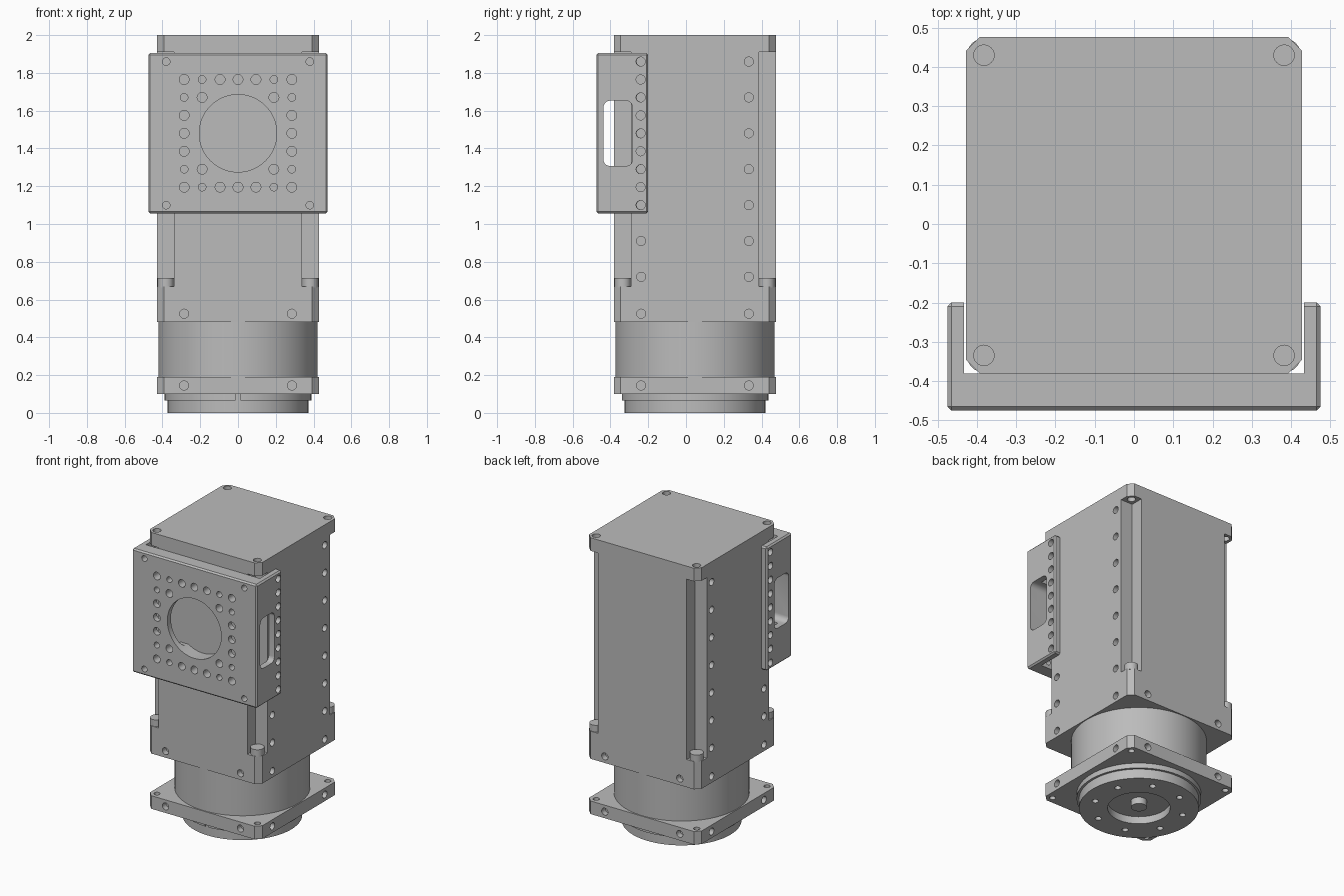
import bpy, bmesh, math
from mathutils import Matrix, Vector

if "Cube" in bpy.data.objects:
    bpy.data.objects.remove(bpy.data.objects["Cube"], do_unlink=True)

CY = 0.0475        # y of the main axis
HALF = 0.428       # half width of the square housing
SCREW = 0.382      # corner screw offset from the axis
PIN = 0.285        # side hole offset from the axis
SIGNS = (-1, 1)
CORNERS = [(i, j) for i in SIGNS for j in SIGNS]

metal = bpy.data.materials.new("satin grey metal")
metal.use_nodes = True
grey = (0.5, 0.5, 0.5, 1)
metal.diffuse_color = grey
metal.node_tree.nodes["Principled BSDF"].inputs["Base Color"].default_value = grey


def finish(bm, name):
    bmesh.ops.recalc_face_normals(bm, faces=bm.faces)
    mesh = bpy.data.meshes.new(name)
    bm.to_mesh(mesh)
    bm.free()
    mesh.materials.append(metal)
    obj = bpy.data.objects.new(name, mesh)
    bpy.context.collection.objects.link(obj)
    return obj


def add_box(bm, lo, hi):
    lo, hi = Vector(lo), Vector(hi)
    m = Matrix.Translation((lo + hi) / 2) @ Matrix.Diagonal((*(hi - lo), 1))
    return bmesh.ops.create_cube(bm, size=1, matrix=m)["verts"]


def add_cyl(bm, centre, radius, length, axis="Z", segments=24):
    turn = {"X": Matrix.Rotation(math.pi / 2, 4, "Y"),
            "Y": Matrix.Rotation(math.pi / 2, 4, "X"), "Z": Matrix()}[axis]
    bmesh.ops.create_cone(bm, cap_ends=True, segments=segments, radius1=radius,
                          radius2=radius, depth=length,
                          matrix=Matrix.Translation(centre) @ turn)


def bevel_along(bm, axis, width, segments=1):
    edges = [e for e in bm.edges
             if abs((e.verts[0].co - e.verts[1].co).normalized()[axis]) > 0.9]
    bmesh.ops.bevel(bm, geom=edges, offset=width, segments=segments,
                    profile=0.5, affect="EDGES")


def cut(obj, bm):
    cutter = finish(bm, "cutter")
    cutter.hide_render = True
    mod = obj.modifiers.new("cut", "BOOLEAN")
    mod.operation, mod.solver, mod.object = "DIFFERENCE", "EXACT", cutter
    bpy.context.view_layer.objects.active = obj
    bpy.ops.object.modifier_apply(modifier=mod.name)
    bpy.data.objects.remove(cutter, do_unlink=True)


def smooth(obj):
    bpy.ops.object.select_all(action="DESELECT")
    obj.select_set(True)
    bpy.context.view_layer.objects.active = obj
    bpy.ops.object.shade_smooth_by_angle(angle=math.radians(30))


def square_block(name, z0, z1):
    bm = bmesh.new()
    add_box(bm, (-HALF, CY - HALF, z0), (HALF, CY + HALF, z1))
    bevel_along(bm, 2, 0.035)
    return finish(bm, name)


def ring_of_side_holes(bm, z):
    for i, j in CORNERS:
        add_cyl(bm, (i * PIN, CY + j * HALF, z), 0.024, 0.08, "Y")
        add_cyl(bm, (i * HALF, CY + j * PIN, z), 0.024, 0.08, "X")


# Housing: square block with long corner notches
housing = square_block("housing", 0.48, 2.0)
bm = bmesh.new()
for i, j in CORNERS:
    xs = sorted((i * 0.338, i * 0.5))
    ys = sorted((CY + j * 0.338, CY + j * 0.5))
    add_box(bm, (xs[0], ys[0], 0.67), (xs[1], ys[1], 1.91))
cut(housing, bm)

# Housing holes: top corners, lower ring and two rows on each flank
bm = bmesh.new()
for i, j in CORNERS:
    add_cyl(bm, (i * SCREW, CY + j * SCREW, 1.96), 0.026, 0.14)
    for k in range(7):
        add_cyl(bm, (i * HALF, CY + j * PIN, 0.72 + 0.19 * k), 0.024, 0.08, "X")
ring_of_side_holes(bm, 0.525)
cut(housing, bm)
smooth(housing)

# Screw heads at the foot of each notch
for i, j in CORNERS:
    bm = bmesh.new()
    add_cyl(bm, (i * SCREW, CY + j * SCREW, 0.69), 0.043, 0.05, segments=32)
    side = ("left" if i > 0 else "right") + ("_back" if j > 0 else "_front")
    smooth(finish(bm, "screw_head_" + side))

# Round neck
bm = bmesh.new()
add_cyl(bm, (0, CY, 0.335), 0.422, 0.31, segments=96)
smooth(finish(bm, "neck"))

# Square mounting flange
flange = square_block("flange", 0.1, 0.19)
bm = bmesh.new()
for i, j in CORNERS:
    add_cyl(bm, (i * SCREW, CY + j * SCREW, 0.145), 0.02, 0.2)
cut(flange, bm)
bm = bmesh.new()
ring_of_side_holes(bm, 0.145)
cut(flange, bm)
smooth(flange)

# Collar with a small index slot at the front
bm = bmesh.new()
add_cyl(bm, (0, CY, 0.085), 0.388, 0.04, segments=96)
collar = finish(bm, "collar")
bm = bmesh.new()
add_box(bm, (-0.012, CY - 0.42, 0.05), (0.012, CY - 0.377, 0.099))
cut(collar, bm)
smooth(collar)

# Output disc with centre recess and bolt circle
bm = bmesh.new()
add_cyl(bm, (0, CY, 0.035), 0.373, 0.07, segments=96)
disc = finish(bm, "output_disc")
bm = bmesh.new()
add_cyl(bm, (0, CY, 0), 0.195, 0.1, segments=64)
for k in range(8):
    a = math.tau * (k + 0.5) / 8
    add_cyl(bm, (0.285 * math.cos(a), CY + 0.285 * math.sin(a), 0), 0.02, 0.08)
cut(disc, bm)
smooth(disc)

bm = bmesh.new()
add_cyl(bm, (0, CY, 0.035), 0.05, 0.06, segments=32)
smooth(finish(bm, "centre_pin"))

# Front bracket: U shape wrapped around the housing
bm = bmesh.new()
box = add_box(bm, (-0.475, -0.475, 1.055), (0.475, -0.2, 1.905))
bmesh.ops.bevel(bm, geom=bm.edges[:], offset=0.01, segments=1, affect="EDGES")
bracket = finish(bm, "front_bracket")
bm = bmesh.new()
add_box(bm, (-0.433, -0.381, 1), (0.433, 0, 2))
cut(bracket, bm)

# Side window running right through the bracket
bm = bmesh.new()
add_box(bm, (-0.6, -0.437, 1.307), (0.6, -0.283, 1.653))
bevel_along(bm, 0, 0.035, 5)
cut(bracket, bm)

# Round front opening
bm = bmesh.new()
add_cyl(bm, (0, -0.43, 1.48), 0.205, 0.2, "Y", 64)
cut(bracket, bm)

# Bracket holes: square pattern on the face, one row on each arm
PITCH = 0.095
bm = bmesh.new()
for a in range(-3, 4):
    for b in range(-3, 4):
        on_rim = max(abs(a), abs(b)) == 3
        if on_rim or abs(a) == abs(b) == 2:
            small = on_rim and min(abs(a), abs(b)) == 2
            add_cyl(bm, (a * PITCH, -0.43, 1.48 + b * PITCH),
                    0.02 if small else 0.026, 0.14, "Y")
for i, j in CORNERS:
    add_cyl(bm, (i * 0.38, -0.43, 1.48 + j * 0.38), 0.02, 0.14, "Y")
for i in SIGNS:
    for k in range(-4, 5):
        add_cyl(bm, (i * 0.455, -0.24, 1.48 + k * PITCH), 0.024, 0.1, "X")
cut(bracket, bm)
smooth(bracket)
